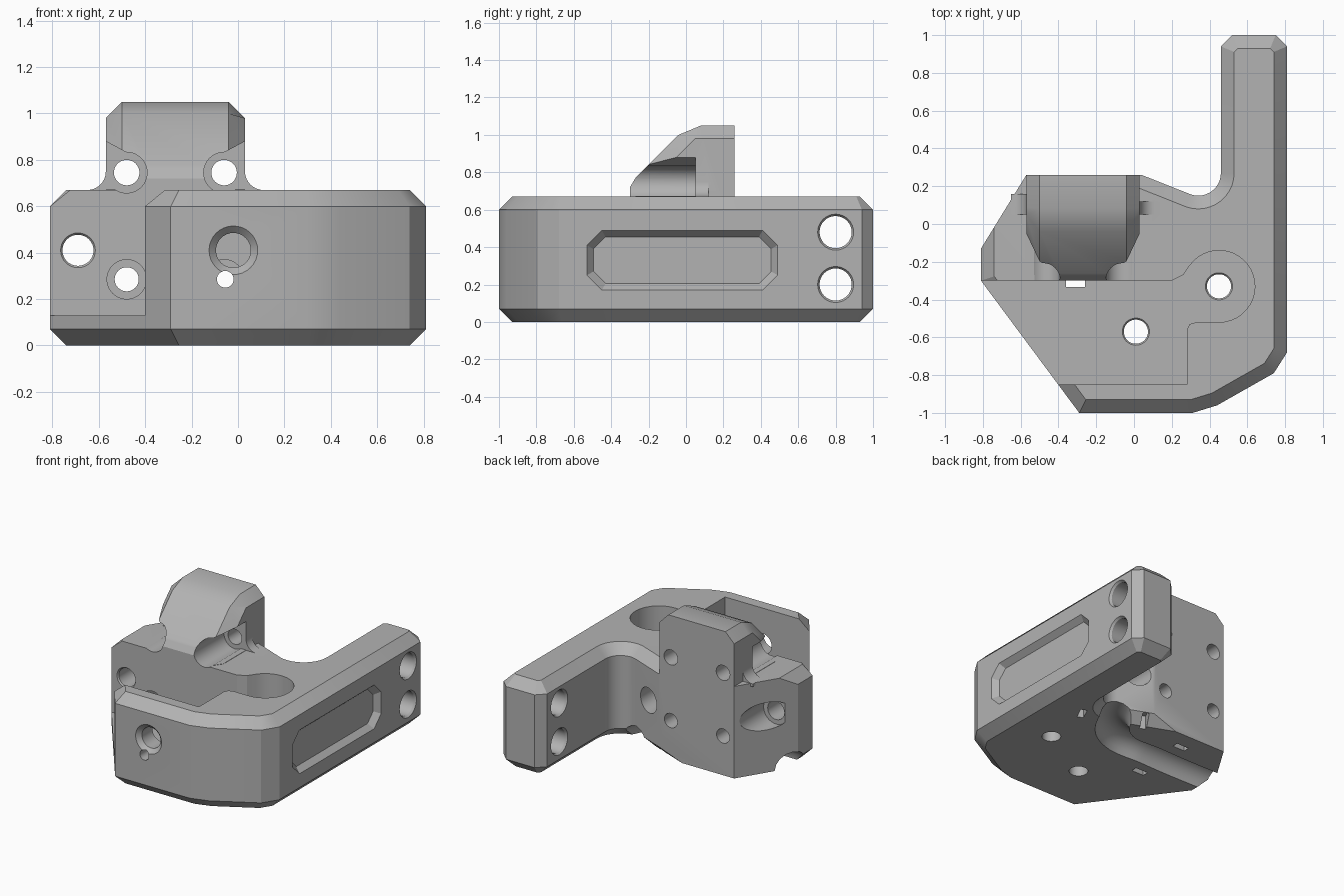
import bpy, bmesh
from math import sin, cos, radians
from mathutils import Vector

if "Cube" in bpy.data.objects:
    bpy.data.objects.remove(bpy.data.objects["Cube"], do_unlink=True)

grey = bpy.data.materials.new("machined_grey")
grey.use_nodes = True
grey.diffuse_color = (0.45, 0.45, 0.45, 1)
grey.node_tree.nodes["Principled BSDF"].inputs["Base Color"].default_value = grey.diffuse_color

AXES = {"x": lambda u, v, w: (w, u, v),
        "y": lambda u, v, w: (u, w, v),
        "z": lambda u, v, w: (u, v, w)}


def arc(cx, cy, r, start, end, steps):
    angles = [radians(start + (end - start) * i / steps) for i in range(steps + 1)]
    return [(cx + r * cos(a), cy + r * sin(a)) for a in angles]


def loft(name, axis, sections):
    """Skin matching polygons; sections = [(position, points), ...]."""
    bm = bmesh.new()
    rings = [[bm.verts.new(AXES[axis](u, v, w)) for u, v in pts] for w, pts in sections]
    for a, b in zip(rings, rings[1:]):
        for i in range(len(a)):
            j = (i + 1) % len(a)
            bm.faces.new((a[i], a[j], b[j], b[i]))
    bm.faces.new(rings[0])
    bm.faces.new(rings[-1])
    bmesh.ops.recalc_face_normals(bm, faces=bm.faces)
    mesh = bpy.data.meshes.new(name)
    bm.to_mesh(mesh)
    bm.free()
    obj = bpy.data.objects.new(name, mesh)
    bpy.context.collection.objects.link(obj)
    return obj


def prism(name, axis, pts, a, b):
    return loft(name, axis, [(a, pts), (b, pts)])


def rod(name, axis, u, v, rings):
    """Turned cutter; rings = [(position, radius), ...]."""
    return loft(name, axis, [(w, arc(u, v, r, 0, 348.75, 31)) for w, r in rings])


def combine(tool, operation="DIFFERENCE"):
    tool.hide_render = True
    mod = body.modifiers.new("combine", "BOOLEAN")
    mod.operation, mod.solver, mod.object = operation, "EXACT", tool
    bpy.context.view_layer.objects.active = body
    bpy.ops.object.modifier_apply(modifier=mod.name)
    bpy.data.objects.remove(tool, do_unlink=True)


# Main body: plan outline with an arm, rims chamfered except at the back
outline = [(-0.81, -0.30), (-0.29, -1), (0.31, -1), (0.44, -0.96), (0.74, -0.79),
           (0.81, -0.68), (0.81, 0.94), (0.75, 1), (0.52, 1), (0.46, 0.94)]
outline += arc(0.34, 0.27, 0.12, 0, -110, 11)
outline += [(0.04, 0.26), (-0.57, 0.26), (-0.81, -0.13)]
body = prism("bracket_body", "z", outline, 0, 0.67)
bm = bmesh.new()
bm.from_mesh(body.data)
rims = []
for e in bm.edges:
    a, b = (v.co for v in e.verts)
    mid = (a + b) / 2
    if abs(a.z - b.z) < 0.01 and not (mid.x < 0.04 and mid.y > -0.13):
        rims.append(e)
bmesh.ops.bevel(bm, geom=rims, offset=0.07, offset_type="OFFSET", segments=1,
                profile=0.5, affect="EDGES", clamp_overlap=False)
bmesh.ops.recalc_face_normals(bm, faces=bm.faces)
bm.to_mesh(body.data)
bm.free()
body.data.materials.append(grey)

# Rear tower with sloped front and chamfered sides
full = [(-0.31, 0.5), (-0.31, 0.68), (-0.30, 0.72), (-0.27, 0.77), (-0.04, 1.0),
        (0.08, 1.05), (0.26, 1.05), (0.26, 0.5)]
side = [(-0.21, 0.5), (-0.21, 0.68), (-0.20, 0.72), (-0.18, 0.75), (0.05, 0.98),
        (0.09, 0.98), (0.26, 0.98), (0.26, 0.5)]
combine(loft("tower", "x", [(-0.57, side), (-0.50, full), (-0.04, full), (0.03, side)]), "UNION")

# Tower base fillets
for name, cx, edge, ends, back in (("left_fillet", -0.65, -0.55, (0, -90), 0.16),
                                   ("right_fillet", 0.11, 0.01, (180, 270), 0.12)):
    pts = arc(cx, 0.75, 0.08, *ends, 8) + [(cx, 0.65), (edge, 0.65), (edge, 0.75)]
    combine(prism(name, "y", pts, 0.05, back), "UNION")

# Open pocket with a round bay
pocket = [(-1.2, -0.85), (0.28, -0.85), (0.28, -0.56), (0.295, -0.53), (0.33, -0.52)]
pocket += arc(0.45, -0.33, 0.19, -90, 145, 24) + [(0.26, -0.27), (0.20, -0.30), (-1.2, -0.30)]
combine(prism("pocket", "z", pocket, 0.13, 1.3))

# Tower mounting screws: side clearances, counterbores and through holes
for flip in (False, True):
    def mx(x):
        return -0.54 - x if flip else x
    clearance = [(mx(x), z) for x, z in
                 ((-0.48, 0.672), (-0.44, 0.81), (-0.57, 0.88), (-0.75, 0.98), (-0.75, 0.672))]
    combine(prism("screw_clearance", "y", clearance, -0.5, 0.05))
    combine(rod("upper_screw", "y", mx(-0.48), 0.745,
                [(-0.5, 0.088), (0.05, 0.088), (0.05, 0.055), (0.4, 0.055)]))
    combine(rod("lower_screw", "y", mx(-0.48), 0.285,
                [(-0.4, 0.085), (-0.05, 0.085), (-0.05, 0.052), (0.4, 0.052)]))

# Left hole with a rear counterbore, and the opening behind the pocket
combine(rod("left_hole", "y", -0.69, 0.41,
            [(-0.4, 0.085), (-0.30, 0.075), (-0.29, 0.067), (-0.05, 0.067), (-0.05, 0.1), (0.4, 0.1)]))
combine(rod("rear_opening", "y", 0.15, 0.36, [(-0.4, 0.09), (0.4, 0.09)]))

# Front wall holes
combine(rod("front_hole", "y", -0.02, 0.41, [(-1.02, 0.105), (-1, 0.105), (-0.97, 0.075), (-0.8, 0.075)]))
combine(rod("key_hole", "y", -0.055, 0.285, [(-1.1, 0.036), (-0.8, 0.036)]))

# Pocket floor holes
for x, y in ((0.45, -0.33), (0.01, -0.57)):
    combine(rod("floor_hole", "z", x, y, [(-0.1, 0.064), (0.12, 0.064), (0.14, 0.08)]))

# Arm holes, countersunk on both sides
for z in (0.20, 0.48):
    combine(rod("arm_hole", "x", 0.80, z,
                [(0.44, 0.11), (0.475, 0.086), (0.795, 0.086), (0.83, 0.11)]))


# Octagonal side recess
def octagon(inset, cut):
    y0, y1, z0, z1 = -0.53 + inset, 0.49 - inset, 0.17 + inset, 0.49 - inset
    return [(y0, z0 + cut), (y0 + cut, z0), (y1 - cut, z0), (y1, z0 + cut),
            (y1, z1 - cut), (y1 - cut, z1), (y0 + cut, z1), (y0, z1 - cut)]


combine(loft("side_recess", "x", [(0.77, octagon(0.035, 0.065)), (0.82, octagon(-0.008, 0.083))]))

# Curved cable channel underneath
curve = bpy.data.curves.new("cable_channel", "CURVE")
curve.dimensions = "3D"
curve.bevel_depth, curve.bevel_resolution, curve.use_fill_caps = 0.115, 6, True
spline = curve.splines.new("BEZIER")
route = [(0.32, 0.40), (0.27, 0.13), (0.10, -0.07), (-0.25, -0.10), (-1, -0.10)]
spline.bezier_points.add(len(route) - 1)
for point, (x, y) in zip(spline.bezier_points, route):
    point.co = (x, y, 0)
    point.handle_left_type = point.handle_right_type = "AUTO"
channel = bpy.data.objects.new("cable_channel", curve)
bpy.context.collection.objects.link(channel)
bpy.ops.object.select_all(action="DESELECT")
channel.select_set(True)
bpy.context.view_layer.objects.active = channel
bpy.ops.object.convert(target="MESH")
combine(bpy.context.view_layer.objects.active)

# Cable tie slots
for x, y, turn, top in ((-0.31, -0.31, 0, 0.2), (-0.31, 0.12, 0, 0.1),
                        (0.49, 0.04, 65, 0.1), (0.07, 0.19, 65, 0.1)):
    along = Vector((cos(radians(turn)), sin(radians(turn)))) * 0.05
    across = Vector((-along.y, along.x)) * 0.45
    centre = Vector((x, y))
    corners = [centre + along * i + across * j for i, j in ((-1, -1), (1, -1), (1, 1), (-1, 1))]
    combine(prism("tie_slot", "z", [tuple(c) for c in corners], -0.05, top))

# Smooth round walls, crisp edges
bpy.ops.object.select_all(action="DESELECT")
body.select_set(True)
bpy.context.view_layer.objects.active = body
bpy.ops.object.shade_smooth_by_angle(angle=radians(25))
